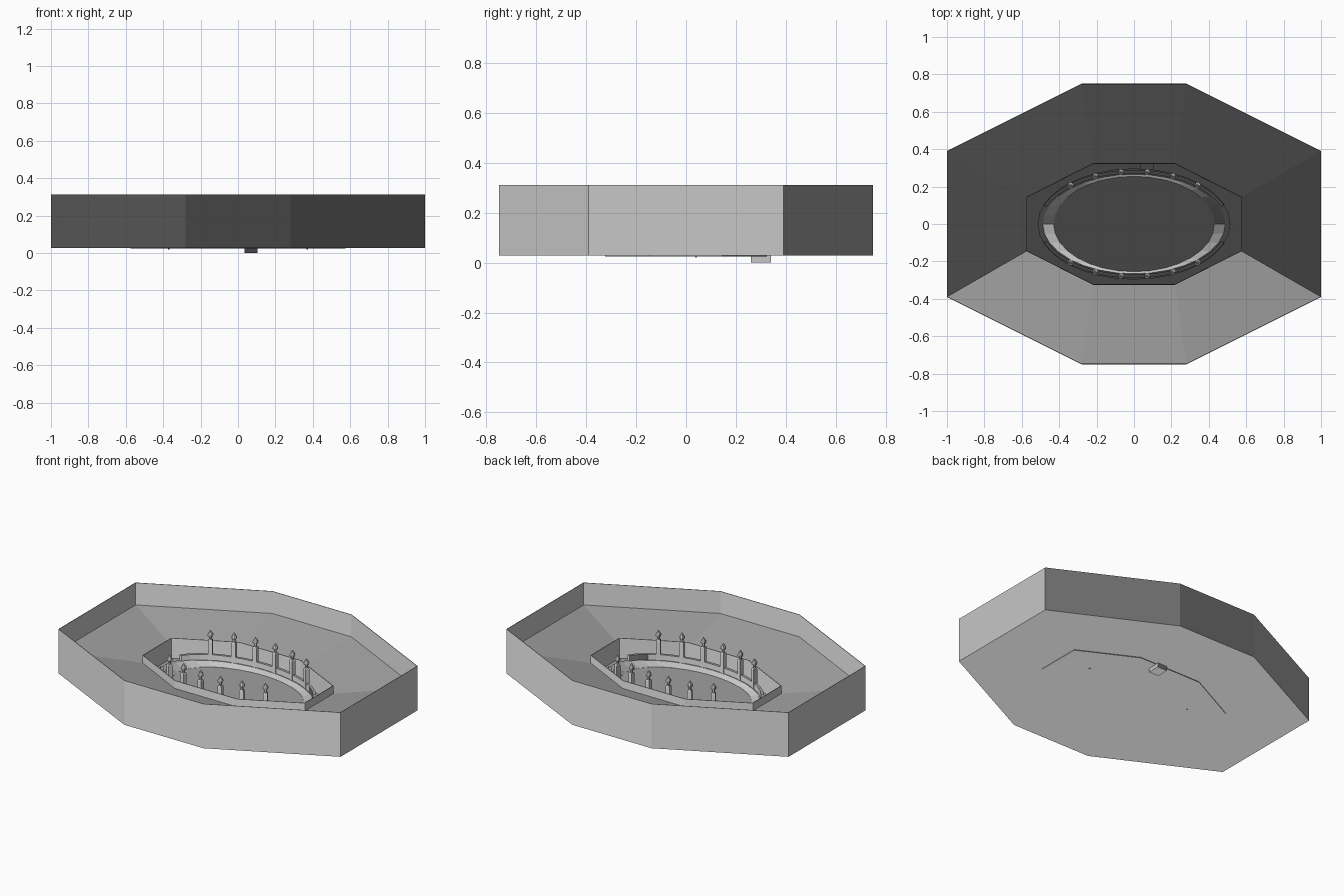
import bpy, bmesh, math
from mathutils import Vector

if "Cube" in bpy.data.objects:
    bpy.data.objects.remove(bpy.data.objects["Cube"])

stone = bpy.data.materials.new("grey stone")
stone.diffuse_color = (0.57, 0.57, 0.57, 1)
stone.use_nodes = True
stone.node_tree.nodes["Principled BSDF"].inputs["Base Color"].default_value = stone.diffuse_color


def set_normals(me):
    """Corner normals stored with the y and z axes exchanged, flat per face."""
    for e in me.edges:
        e.use_edge_sharp = True
    me.shade_smooth()
    for e in me.edges:
        e.use_edge_sharp = True
    normals = [None] * len(me.loops)
    for p in me.polygons:
        n = p.normal
        v = Vector((n.x, 0.003 - n.z, 0.003 - n.y)).normalized()
        for i in p.loop_indices:
            normals[i] = v
    me.normals_split_custom_set(normals)


def finish(bm, name):
    bmesh.ops.recalc_face_normals(bm, faces=bm.faces)
    me = bpy.data.meshes.new(name)
    bm.to_mesh(me)
    bm.free()
    me.materials.append(stone)
    set_normals(me)
    ob = bpy.data.objects.new(name, me)
    bpy.context.collection.objects.link(ob)
    return ob


def loft(name, rings, closed=False):
    """Skin a list of equal-length point rings."""
    bm = bmesh.new()
    loops = [[bm.verts.new(p) for p in r] for r in rings]
    pairs = list(zip(loops, loops[1:]))
    if closed:
        pairs.append((loops[-1], loops[0]))
    for a, b in pairs:
        n = len(a)
        for i in range(n):
            j = (i + 1) % n
            bm.faces.new((a[i], a[j], b[j], b[i]))
    if not closed:
        bm.faces.new(loops[0])
        bm.faces.new(loops[-1])
    return finish(bm, name)


def octagon(xa, ya, xb, yb, z):
    return [(xa, -ya, z), (xa, ya, z), (xb, yb, z), (-xb, yb, z),
            (-xa, ya, z), (-xa, -ya, z), (-xb, -yb, z), (xb, -yb, z)]


def ellipse(a, b, z, n=32):
    return [(a * math.cos(2 * math.pi * i / n), b * math.sin(2 * math.pi * i / n), z)
            for i in range(n)]


def box(name, x0, x1, y0, y1, z0, z1):
    rings = [[(x0, y0, z), (x1, y0, z), (x1, y1, z), (x0, y1, z)] for z in (z0, z1)]
    return loft(name, rings)


OUT = (1.0, 0.39, 0.28, 0.75)
OUT_IN = (0.997, 0.388, 0.279, 0.747)
PIT = (0.575, 0.145, 0.22, 0.325)
PIT_IN = (0.571, 0.143, 0.219, 0.321)

# Outer wall, sloping ground, inner parapet and sunken floor
loft("walled_basin", [
    octagon(*OUT, 0.028), octagon(*OUT, 0.312), octagon(*OUT_IN, 0.312),
    octagon(*OUT_IN, 0.17), octagon(*PIT, 0.115), octagon(*PIT, 0.165),
    octagon(*PIT_IN, 0.165), octagon(*PIT_IN, 0.036)])

# Base plate, drain box and small pins underneath
loft("base_plate", [octagon(*PIT, 0.024), octagon(*PIT, 0.03)])
box("drain_box", 0.035, 0.105, 0.26, 0.34, 0.0, 0.05)
for s in (-1, 1):
    box("floor_pin", s * 0.37 - 0.004, s * 0.37 + 0.004, 0.036, 0.044, 0.02, 0.03)

# Oval kerb with an inward slope
loft("oval_kerb", [
    ellipse(0.515, 0.297, 0.034), ellipse(0.515, 0.297, 0.065),
    ellipse(0.488, 0.266, 0.065), ellipse(0.43, 0.255, 0.037),
    ellipse(0.43, 0.255, 0.034)], closed=True)

# Posts and low panels along the front and back of the oval
A, B = 0.505, 0.28
POST_X = (-0.34, -0.207, -0.07, 0.07, 0.207, 0.34)
# (radius, z) outline of the finial
FINIAL = [(0.008, 0.193), (0.008, 0.212), (0.016, 0.217), (0.017, 0.228),
          (0.011, 0.239), (0.002, 0.253)]


def panel(name, x0, x1, side, z0, z1, half):
    """Curved strip of the oval between two x positions."""
    t0, t1 = math.acos(x0 / A), math.acos(x1 / A)
    rings = []
    for i in range(4):
        t = t0 + (t1 - t0) * i / 3
        c, s = math.cos(t), side * math.sin(t)
        rings.append([((A + d) * c, (B + d) * s, z)
                      for d, z in ((-half, z0), (half, z0), (half, z1), (-half, z1))])
    loft(name, rings)


for side in (-1, 1):
    for x in POST_X:
        y = side * B * math.sqrt(1 - (x / A) ** 2)
        ang = math.atan2(y / B ** 2, x / A ** 2)

        def sq(h, z):
            return [(x + h * 1.414 * math.cos(ang + math.pi * (k + 0.5) / 2),
                     y + h * 1.414 * math.sin(ang + math.pi * (k + 0.5) / 2), z)
                    for k in range(4)]

        loft("railing_post", [sq(0.013, 0.06), sq(0.013, 0.188), sq(0.009, 0.196)])
        loft("post_finial", [[(x + r * math.cos(k * math.pi / 4),
                               y + r * math.sin(k * math.pi / 4), z)
                              for k in range(8)] for r, z in FINIAL])
    stops = (-0.475,) + POST_X + (0.475,)
    for x0, x1 in zip(stops, stops[1:]):
        panel("railing_panel", x0, x1, side, 0.06, 0.10, 0.009)
